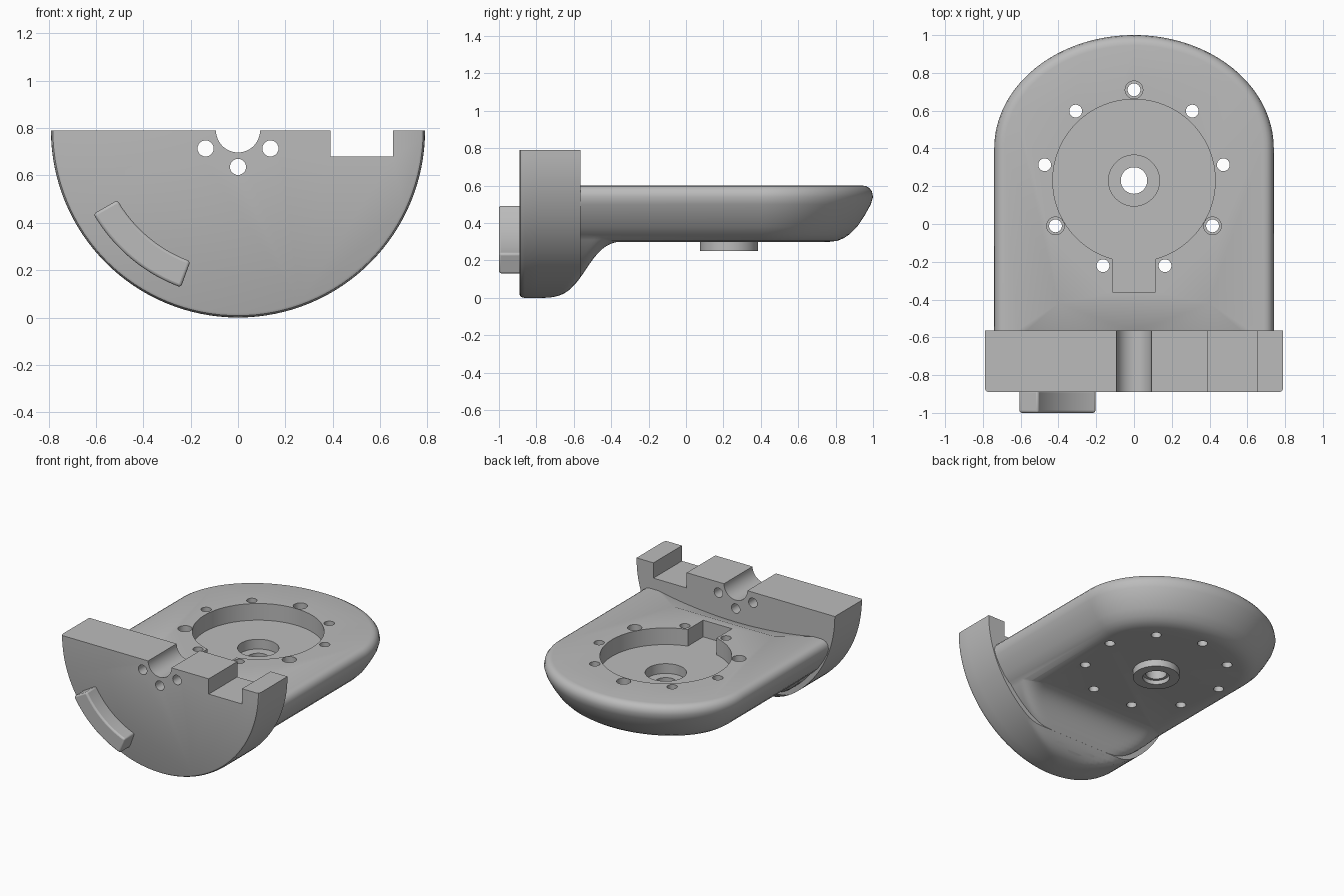
import bpy, bmesh
from math import sin, cos, pi, asin, radians
from mathutils import Matrix

cube = bpy.data.objects.get("Cube")
if cube:
    bpy.data.objects.remove(cube, do_unlink=True)

grey = bpy.data.materials.new("machined_grey")
grey.use_nodes = True
grey.diffuse_color = (0.5, 0.5, 0.5, 1)
grey.node_tree.nodes["Principled BSDF"].inputs["Base Color"].default_value = grey.diffuse_color

AXIS = 0.79          # height of the half-disc axis
CY = 0.23            # y of the round pocket


def finish(bm, name):
    bmesh.ops.recalc_face_normals(bm, faces=bm.faces)
    me = bpy.data.meshes.new(name)
    bm.to_mesh(me)
    bm.free()
    me.materials.append(grey)
    ob = bpy.data.objects.new(name, me)
    bpy.context.collection.objects.link(ob)
    return ob


def skin(rings, name):
    """Join closed rings of points into a capped solid."""
    bm = bmesh.new()
    loops = [[bm.verts.new(p) for p in ring] for ring in rings]
    n = len(loops[0])
    for a, b in zip(loops, loops[1:]):
        for i in range(n):
            j = (i + 1) % n
            bm.faces.new((a[i], a[j], b[j], b[i]))
    bm.faces.new(loops[0])
    bm.faces.new(loops[-1])
    return finish(bm, name)


def cylinder(name, x, y, z, r, depth, along_y=False, segs=48):
    bm = bmesh.new()
    m = Matrix.Translation((x, y, z))
    if along_y:
        m = m @ Matrix.Rotation(pi / 2, 4, "X")
    bmesh.ops.create_cone(bm, cap_ends=True, segments=segs, radius1=r, radius2=r,
                          depth=depth, matrix=m)
    return finish(bm, name)


def box(name, x0, x1, y0, y1, z0, z1):
    return skin([[(x0, y0, z), (x1, y0, z), (x1, y1, z), (x0, y1, z)] for z in (z0, z1)], name)


def combine(target, tool, operation):
    mod = target.modifiers.new(operation.lower(), "BOOLEAN")
    mod.operation, mod.object, mod.solver = operation, tool, "EXACT"
    bpy.context.view_layer.objects.active = target
    bpy.ops.object.modifier_apply(modifier=mod.name)
    bpy.data.objects.remove(tool, do_unlink=True)


def underside(y):
    """S-shaped rise of the bottom from the flange to the plate."""
    t = min(max((y + 0.79) / 0.51, 0), 1)
    a, b = t ** 2.5, (1 - t) ** 2.5
    return 0.305 * a / (a + b)


def section(y, r, top):
    """Round-bottomed section, flattened softly at the underside height."""
    low = underside(y)
    k = 0.35 * low + 1e-6
    start = asin((AXIS - top) / r)
    pts = []
    for i in range(65):
        a = pi + start + (pi - 2 * start) * i / 64
        z = AXIS + r * sin(a)
        h = max(k - abs(z - low), 0) / k
        pts.append((r * cos(a), y, max(z, low) + h * h * k / 4))
    return pts


def outline(inset, z):
    """Plan of the plate: straight sides and an elliptical nose."""
    a, b = 0.74 - inset, 0.6 - inset
    nose = [(a * cos(pi * i / 64), 0.4 + b * sin(pi * i / 64), z) for i in range(65)]
    return nose + [(-a, -0.7, z), (a, -0.7, z)]


# Half-disc flange with a softened front edge
edge = [(-0.89, 0.772), (-0.885, 0.782), (-0.875, 0.788), (-0.862, 0.79)]
edge += [(-0.79 + 0.225 * i / 10, 0.79) for i in range(11)]
body = skin([section(y, r, AXIS) for y, r in edge], "bracket_body")

# Plate with rounded rim
rim = [(0.23, 0.3), (0.19, 0.305), (0.155, 0.32), (0.125, 0.34), (0.085, 0.38), (0.045, 0.44),
       (0.012, 0.5), (0, 0.54), (0.006, 0.57), (0.02, 0.588), (0.036, 0.597), (0.055, 0.6)]
combine(body, skin([outline(d, z) for d, z in rim], "plate"), "UNION")

# Blend under the plate
combine(body, skin([section(-0.7 + 0.5 * i / 24, 0.755, 0.5) for i in range(25)], "blend"), "UNION")

# Underside boss
combine(body, cylinder("boss", 0, CY, 0.3, 0.155, 0.1), "UNION")

# Shallow hollow in the plate where it meets the flange
bm = bmesh.new()
for i in range(25):
    x = -0.62 + 1.24 * i / 24
    bm.verts.new((x, -0.565, 0.6 - 0.06 * (1 - (x / 0.62) ** 2)))
for x in (-0.4, 0.4):
    bm.verts.new((x, -0.42, 0.6))
    bm.verts.new((x, -0.42, 0.63))
for x in (-0.62, 0.62):
    bm.verts.new((x, -0.565, 0.63))
bmesh.ops.convex_hull(bm, input=bm.verts)
combine(body, finish(bm, "hollow"), "DIFFERENCE")

# Round pocket, key slot, counterbore and centre hole
pocket = cylinder("pocket", 0, CY, 0.58, 0.43, 0.2, segs=96)
combine(pocket, box("key_slot", -0.115, 0.115, -0.36, 0.1, 0.48, 0.68), "UNION")
combine(body, pocket, "DIFFERENCE")
combine(body, cylinder("counterbore", 0, CY, 0.5, 0.135, 0.18), "DIFFERENCE")
combine(body, cylinder("centre_hole", 0, CY, 0.4, 0.07, 0.6), "DIFFERENCE")
combine(body, cylinder("boss_bore", 0, CY, 0.24, 0.09, 0.08), "DIFFERENCE")

# Ring of nine holes, every third one counterbored
for i in range(9):
    a = pi / 2 + i * 2 * pi / 9
    x, y = 0.48 * cos(a), CY + 0.48 * sin(a)
    combine(body, cylinder("ring_hole", x, y, 0.45, 0.034, 0.6, segs=24), "DIFFERENCE")
    if i % 3 == 0:
        combine(body, cylinder("ring_counterbore", x, y, 0.6, 0.047, 0.12, segs=24), "DIFFERENCE")

# Flange cuts: round groove, square notch, three small holes
combine(body, cylinder("groove", 0, -0.73, AXIS, 0.093, 0.5, True), "DIFFERENCE")
combine(body, box("notch", 0.39, 0.655, -1, -0.5, 0.68, 0.9), "DIFFERENCE")
for x, z in ((-0.137, 0.714), (0.137, 0.714), (0, 0.636)):
    combine(body, cylinder("flange_hole", x, -0.73, z, 0.034, 0.5, True, 24), "DIFFERENCE")

# Curved key on the flange front
arc = [radians(210 + 40 * i / 20) for i in range(21)]
path = [(0.705, a) for a in arc] + [(0.588, a) for a in reversed(arc)]
key = skin([[(r * cos(a), y, AXIS + r * sin(a)) for r, a in path] for y in (-1, -0.88)], "curved_key")
bevel = key.modifiers.new("soft_edges", "BEVEL")
bevel.width, bevel.segments, bevel.angle_limit = 0.012, 3, radians(40)

for ob in (body, key):
    bpy.ops.object.select_all(action="DESELECT")
    ob.select_set(True)
    bpy.context.view_layer.objects.active = ob
    bpy.ops.object.shade_smooth_by_angle(angle=radians(30))
